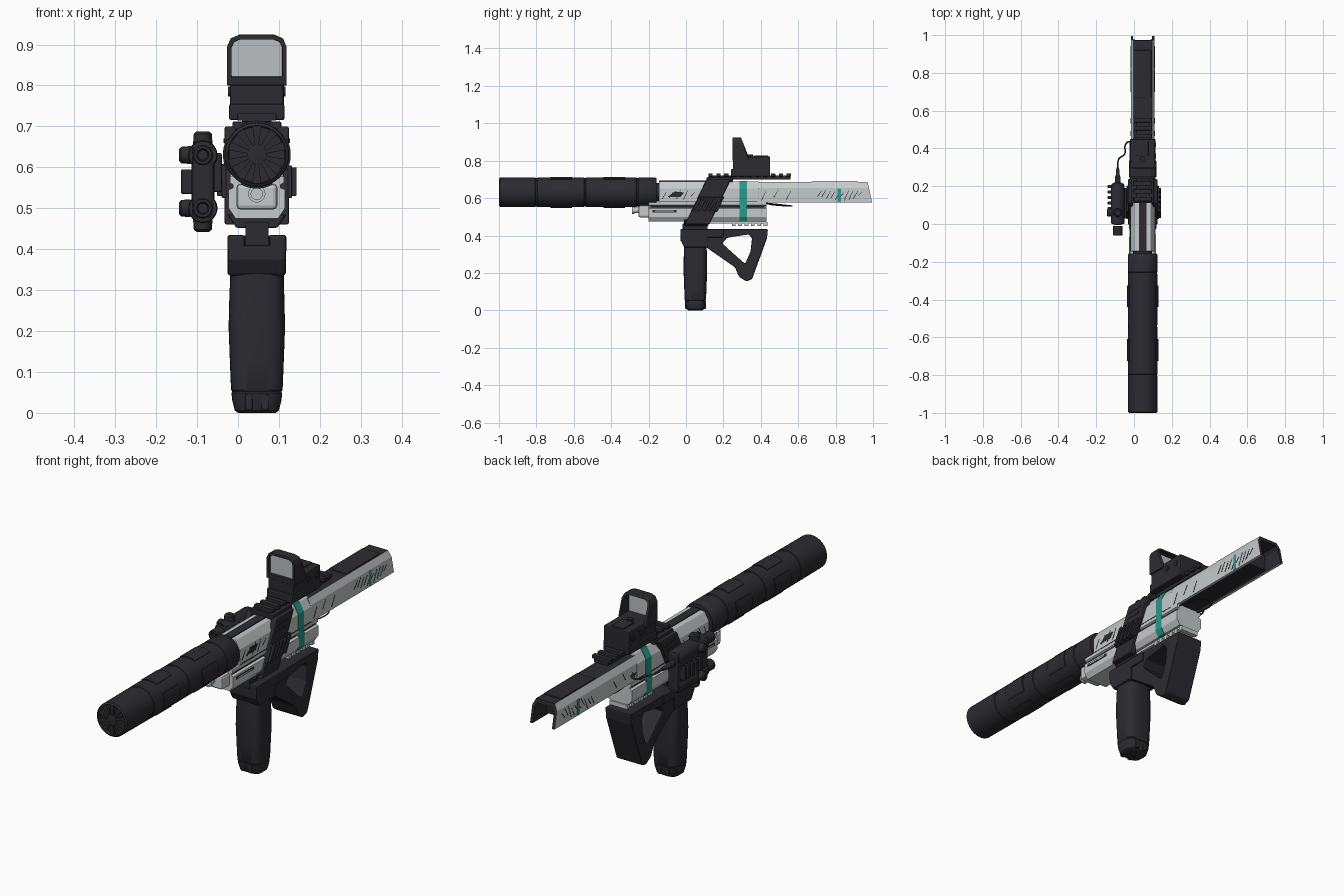
import bpy, bmesh, math, random
from mathutils import Vector

if "Cube" in bpy.data.objects:
    bpy.data.objects.remove(bpy.data.objects["Cube"])
random.seed(4)
C = 0.046  # x of the bore axis

def mat(name, col):
    m = bpy.data.materials.new(name)
    m.diffuse_color = (*col, 1)
    m.use_nodes = True
    m.node_tree.nodes["Principled BSDF"].inputs["Base Color"].default_value = m.diffuse_color
    return m
DARK = mat("charcoal", (0.024, 0.024, 0.031))
LIGHT = mat("pale_grey", (0.56, 0.59, 0.59))
TEAL = mat("teal", (0.02, 0.32, 0.25))
LENS = mat("lens_grey", (0.50, 0.53, 0.54))

def finish(name, bm, m, bevel=0, smooth=False):
    bmesh.ops.recalc_face_normals(bm, faces=bm.faces)
    me = bpy.data.meshes.new(name)
    bm.to_mesh(me)
    bm.free()
    o = bpy.data.objects.new(name, me)
    bpy.context.collection.objects.link(o)
    me.materials.append(m)
    if bevel:
        b = o.modifiers.new("bevel", 'BEVEL')
        b.width, b.segments, b.limit_method = bevel, 2, 'ANGLE'
    if smooth:
        bpy.ops.object.select_all(action='DESELECT')
        o.select_set(True)
        bpy.context.view_layer.objects.active = o
        bpy.ops.object.shade_smooth_by_angle(angle=math.radians(35))
    return o

def loft(name, rings, m, bevel=0, smooth=False, caps=True):
    bm = bmesh.new()
    rv = [[bm.verts.new(p) for p in r] for r in rings]
    n = len(rv[0])
    for a, b in zip(rv, rv[1:]):
        for i in range(n):
            bm.faces.new((a[i], a[(i+1) % n], b[(i+1) % n], b[i]))
    if caps:
        bm.faces.new(rv[0])
        bm.faces.new(rv[-1])
    else:
        for i in range(n):
            bm.faces.new((rv[0][i], rv[0][(i+1) % n], rv[-1][(i+1) % n], rv[-1][i]))
    return finish(name, bm, m, bevel, smooth)

def side(name, pts, x0, x1, m, bevel=0):       # (y,z) outline, x relative to axis
    return loft(name, [[(C+x, y, z) for y, z in pts] for x in (x0, x1)], m, bevel)

def along(name, pts, y0, y1, m, bevel=0):      # (x,z) section run along y
    return loft(name, [[(C+x, y, z) for x, z in pts] for y in (y0, y1)], m, bevel)

def box(name, x0, x1, y0, y1, z0, z1, m, bevel=0):
    return along(name, [(x0, z0), (x1, z0), (x1, z1), (x0, z1)], y0, y1, m, bevel)

def lathe(name, prof, org, m, axis='y', n=40):  # prof: (position, radius)
    rings = []
    for t, r in prof:
        ring = []
        for i in range(n):
            a = 2*math.pi*i/n
            u, v = r*math.cos(a), r*math.sin(a)
            d = {'x': (t, u, v), 'y': (u, t, v), 'z': (u, v, t)}[axis]
            ring.append((C+org[0]+d[0], org[1]+d[1], org[2]+d[2]))
        rings.append(ring)
    return loft(name, rings, m, 0, True)

def mirror_pts(pts):
    return pts + [(-x, z) for x, z in reversed(pts)]

# --- suppressor
BZ = 0.631
prof = [(-0.985, 0.06), (-0.985, 0.068), (-1.0, 0.071), (-0.995, 0.078)]
for g in (-0.80, -0.54, -0.26):
    prof += [(g-0.006, 0.079), (g-0.004, 0.0765), (g+0.004, 0.0765), (g+0.006, 0.079)]
prof += [(-0.165, 0.079), (-0.157, 0.074)]
lathe("suppressor", prof, (0, 0, BZ), DARK, n=48)
lathe("suppressor_mount", [(-0.17, 0.05), (-0.115, 0.05)], (0, 0, BZ), DARK)
lathe("muzzle_hub", [(-0.98, 0.024), (-0.998, 0.024), (-0.999, 0.02)], (0, 0, BZ), DARK)
for i in range(10):
    a = math.radians(36*i+18)
    d, t = Vector((math.cos(a), math.sin(a))), Vector((-math.sin(a), math.cos(a)))
    q = [d*0.02-t*.004, d*.07-t*.011, d*.07+t*.011, d*.02+t*.004]
    along("muzzle_spoke", [(p.x, BZ+p.y) for p in q], -0.997, -0.98, DARK)
for y0 in (-0.725, -0.44):
    for k in range(4):
        arc = [math.radians(90*k-28+8*i) for i in range(8)]
        pts = [(0.083*math.cos(a), BZ+0.083*math.sin(a)) for a in arc]
        pts += [(0.07*math.cos(a), BZ+0.07*math.sin(a)) for a in reversed(arc)]
        along("suppressor_pad", pts, y0, y0+0.115, DARK)

# --- upper slide: solid front, open channel at the rear
upper = [(0.065, 0.572), (0.065, 0.65), (0.042, 0.69)]
along("front_slide", mirror_pts(upper), -0.145, 0.39, LIGHT, 0.003)
box("slide_top_strip", -0.02, 0.02, -0.145, 0.12, 0.685, 0.694, DARK)
chan = [(0.05, 0.577), (0.063, 0.577), (0.063, 0.655), (0.048, 0.685)]
inner = [(-0.04, 0.667), (-0.05, 0.65), (-0.05, 0.577)]
u = chan + [(-x, z) for x, z in reversed(chan[1:])] + list(reversed(inner)) + [(-x, z) for x, z in inner[:2]]
rear = along("rear_slide", u, 0.38, 0.995, LIGHT)
rear.data.materials.append(DARK)
for v in rear.data.vertices:
    if v.co.y > 0.9:
        v.co.y -= (v.co.z-0.577)*0.22
for p in rear.data.polygons:
    if abs(p.center.x-C) < 0.054:
        p.material_index = 1
box("slide_core", -0.049, 0.049, 0.37, 0.89, 0.585, 0.66, DARK)
box("rear_top_plate", -0.046, 0.046, 0.67, 0.92, 0.68, 0.69, DARK, 0.003)

# --- lower receiver
lower = [(0.066, 0.577), (0.066, 0.562), (0.058, 0.558), (0.058, 0.55),
         (0.069, 0.545), (0.069, 0.50), (0.052, 0.475)]
along("receiver", mirror_pts(lower), -0.2, 0.43, LIGHT)
box("receiver_nose", -0.05, 0.05, -0.255, -0.19, 0.497, 0.56, LIGHT, 0.01)
lathe("guide_tube", [(-0.2, 0.014), (-0.28, 0.014), (-0.28, 0.021), (-0.295, 0.021), (-0.295, 0.014),
                     (-0.25, 0.014)], (0, 0.005, 0.535), LIGHT, n=20)
box("under_rail", -0.04, 0.04, 0.1, 0.43, 0.465, 0.48, LIGHT)
for i in range(6):
    y = 0.245+i*0.034
    box("under_rail_tooth", -0.045, 0.045, y, y+0.02, 0.452, 0.472, LIGHT)
for s in (-1, 1):
    box("receiver_slot", s*0.068, s*0.0705, -0.18, -0.05, 0.524, 0.537, DARK)
    box("receiver_slot_inlay", s*0.07, s*0.0715, -0.165, -0.065, 0.528, 0.533, LIGHT)
    box("receiver_groove", s*0.057, s*0.0595, -0.19, 0.42, 0.551, 0.557, DARK)
    box("slide_seam", s*0.064, s*0.066, -0.14, 0.38, 0.578, 0.582, DARK)
    side("slide_port", [(-0.1, .605), (-0.03, .605), (-0.01, .63), (-0.06, .635)], s*0.064, s*0.066, DARK)
    # painted slashes
    for y0, y1, n, x in ((0.70, 0.94, 10, 0.0625), (-0.13, 0.06, 5, 0.0645), (0.4, 0.6, 3, 0.0625)):
        for i in range(n):
            y = y0+(y1-y0)*i/n
            za = random.uniform(0.585, 0.61)
            zb = random.uniform(0.63, 0.65)
            side("painted_slash", [(y, za), (y+0.005, za), (y+0.027, zb), (y+0.025, zb)],
                 s*x, s*(x+0.0015), DARK)
    box("rear_teal_mark", s*0.0625, s*0.0645, 0.81, 0.828, 0.58, 0.652, TEAL)

# --- teal stripe around the body
along("upper_stripe", mirror_pts([(0.0665, 0.575), (0.0665, 0.651), (0.0435, 0.6925)]), 0.285, 0.325, TEAL)
along("lower_stripe", mirror_pts([(0.0675, 0.577), (0.0675, 0.562), (0.0705, 0.545),
                                  (0.0705, 0.50), (0.055, 0.474)]), 0.285, 0.325, TEAL)

# --- slanted clamp band with top rail
def by(z):
    return -0.015+(z-0.44)*0.48
for s in (-1, 1):
    side("clamp_side", [(by(.46), .46), (by(.46)+.13, .46), (by(.70)+.13, .70), (by(.70), .70)],
         s*0.05, s*0.079, DARK, 0.006)
    side("side_rail", [(by(.525), .525), (by(.525)+.14, .525), (by(.605)+.14, .605), (by(.605), .605)],
         s*0.075, s*0.086, DARK, 0.003)
    for i in range(5):
        o = 0.006+i*0.027
        side("side_rail_tooth", [(by(.525)+o, .53), (by(.525)+o+.016, .53), (by(.60)+o+.016, .60),
                                 (by(.60)+o, .60)], s*0.08, s*0.097, DARK, 0.002)
    for z in (0.635, 0.66):
        box("clamp_rib", s*0.078, s*0.081, by(z)+.025, by(z)+.105, z, z+0.01, DARK)
box("clamp_top", -0.06, 0.06, 0.11, 0.25, 0.685, 0.712, DARK, 0.005)
along("clamp_bottom", mirror_pts([(0.072, 0.485), (0.05, 0.452)]), -0.01, 0.12, DARK, 0.004)
box("top_rail", -0.036, 0.036, 0.12, 0.56, 0.70, 0.72, DARK)
for i in range(11):
    y = 0.12+i*0.0418
    box("top_rail_tooth", -0.048, 0.048, y, y+0.023, 0.714, 0.732, DARK, 0.003)

# --- reflex sight
box("sight_clamp", -0.068, 0.068, 0.24, 0.45, 0.715, 0.755, DARK, 0.006)
box("sight_body", -0.066, 0.066, 0.25, 0.45, 0.745, 0.822, DARK, 0.006)
box("sight_rear_deck", -0.03, 0.03, 0.36, 0.44, 0.82, 0.828, DARK, 0.003)
def arch(w, z0, z1, c):
    return [(C+x, z) for x, z in ((-w, z0), (-w, z1-c), (-w+c*.3, z1-c*.3), (-w+c, z1),
                                  (w-c, z1), (w-c*.3, z1-c*.3), (w, z1-c), (w, z0))]
out, inn = arch(0.073, 0.80, 0.924, 0.03), arch(0.062, 0.822, 0.912, 0.02)
back = lambda z: 0.335-max(0, z-0.822)*0.4
loft("sight_hood", [[(x, 0.248, z) for x, z in out], [(x, back(z), z) for x, z in out],
                    [(x, back(z), z) for x, z in inn], [(x, 0.248, z) for x, z in inn]],
     DARK, 0.002, False, caps=False)
loft("sight_lens", [[(x, y, z) for x, z in inn] for y in (0.262, 0.268)], LENS)
for s in (-1, 1):
    for y in (0.36, 0.42):
        lathe("sight_screw", [(s*0.06, 0.012), (s*0.07, 0.012)], (0, y, 0.785), DARK, 'x', 16)
lathe("sight_dial", [(0.82, 0.014), (0.832, 0.014)], (0, 0.345, 0), DARK, 'z', 16)

# --- lower grip mount
box("grip_neck", -0.028, 0.028, -0.02, 0.115, 0.39, 0.465, DARK)
side("grip_head", [(-.03, .41), (.12, .41), (.12, .335), (-.008, .335), (-.03, .375)], -0.072, 0.071, DARK, 0.008)
for s in (-1, 1):
    box("grip_ear", s*0.03, s*0.072, -0.03, 0.2, 0.39, 0.435, DARK, 0.006)

# --- vertical grip: rounded-square loft
rings = []
for z, hx, hy in ((0, .046, .038), (.006, .054, .046), (.03, .060, .053), (.048, .062, .056),
                  (.052, .060, .054), (.056, .063, .057), (.13, .066, .060), (.21, .069, .063),
                  (.29, .067, .062), (.345, .064, .060)):
    ring = []
    for i in range(40):
        a = 2*math.pi*i/40
        c, s = math.cos(a), math.sin(a)
        ring.append((C+hx*math.copysign(abs(c)**.6, c), 0.05+hy*math.copysign(abs(s)**.6, s), z))
    rings.append(ring)
loft("vertical_grip", rings, DARK, 0, True)
for x in (-0.02, 0.02):
    box("grip_base_notch", x-0.009, x+0.009, -0.006, 0.106, 0.008, 0.045, DARK, 0.003)

# --- triangular hand stop with a window
outer = [(.03, .434), (.438, .434), (.433, .385), (.353, .166), (.322, .155), (.283, .18), (.262, .23), (.075, .36)]
hole = [(.22, .388), (.335, .406), (.353, .385), (.345, .315), (.322, .262), (.315, .25), (.3, .262), (.193, .358)]
loft("hand_stop", [[(C+x, y, z) for y, z in pts] for pts, x in
                   ((outer, -.066), (outer, .066), (hole, .066), (hole, -.066))], DARK, 0.006, False, caps=False)

# --- light and laser module on the left side
X = -0.132
box("module_mount", -0.115, -0.085, 0.03, 0.18, 0.54, 0.635, DARK, 0.005)
box("module_body", X-0.028, X+0.028, -0.005, 0.22, 0.475, 0.66, DARK, 0.012)
for z, s in ((0.63, 1), (0.50, -1)):
    lathe("module_lamp", [(-0.01, .025), (-0.058, .025), (-0.062, .022), (-0.062, .015), (-0.03, .012)],
          (X, 0, z), DARK, n=24)
    lathe("module_barrel", [(0.0, .034), (0.02, .036), (0.2, .036), (0.215, .03)], (X, 0, z), DARK, n=24)
    lathe("module_side_knob", [(-0.03, .022), (-0.053, .02), (-0.058, .014)], (X, 0.06, z), DARK, 'x', 12)
    lathe("module_end_knob", [(0.025*s, .024), (0.052*s, .022), (0.058*s, .015)], (X, 0.06, z), DARK, 'z', 12)
for i in range(5):
    y = 0.075+i*0.029
    box("module_rail_tooth", X-0.053, X-0.02, y, y+0.016, 0.535, 0.595, DARK, 0.003)
lathe("cable_plug", [(0.21, .015), (0.25, .015), (0.255, .011), (0.30, .007)], (X, 0, 0.61), DARK, n=16)

# --- cables
def cable(name, pts, r):
    cu = bpy.data.curves.new(name, 'CURVE')
    cu.dimensions, cu.bevel_depth, cu.bevel_resolution = '3D', r, 2
    sp = cu.splines.new('BEZIER')
    sp.bezier_points.add(len(pts)-1)
    for b, p in zip(sp.bezier_points, pts):
        b.co = p
        b.handle_left_type = b.handle_right_type = 'AUTO'
    o = bpy.data.objects.new(name, cu)
    bpy.context.collection.objects.link(o)
    cu.materials.append(DARK)
    bpy.ops.object.select_all(action='DESELECT')
    o.select_set(True)
    bpy.context.view_layer.objects.active = o
    bpy.ops.object.convert(target='MESH')
cable("module_cable", [(-.086, .295, .61), (-.08, .345, .605), (-.05, .37, .595), (-.045, .42, .6),
                       (-.025, .435, .61), (-.015, .39, .61)], 0.004)
cable("rear_wire", [(C+.05, .41, .575), (C+.055, .47, .563), (C+.03, .56, .558), (C, .565, .558),
                    (C-.03, .55, .56), (C-.05, .41, .575)], 0.003)
